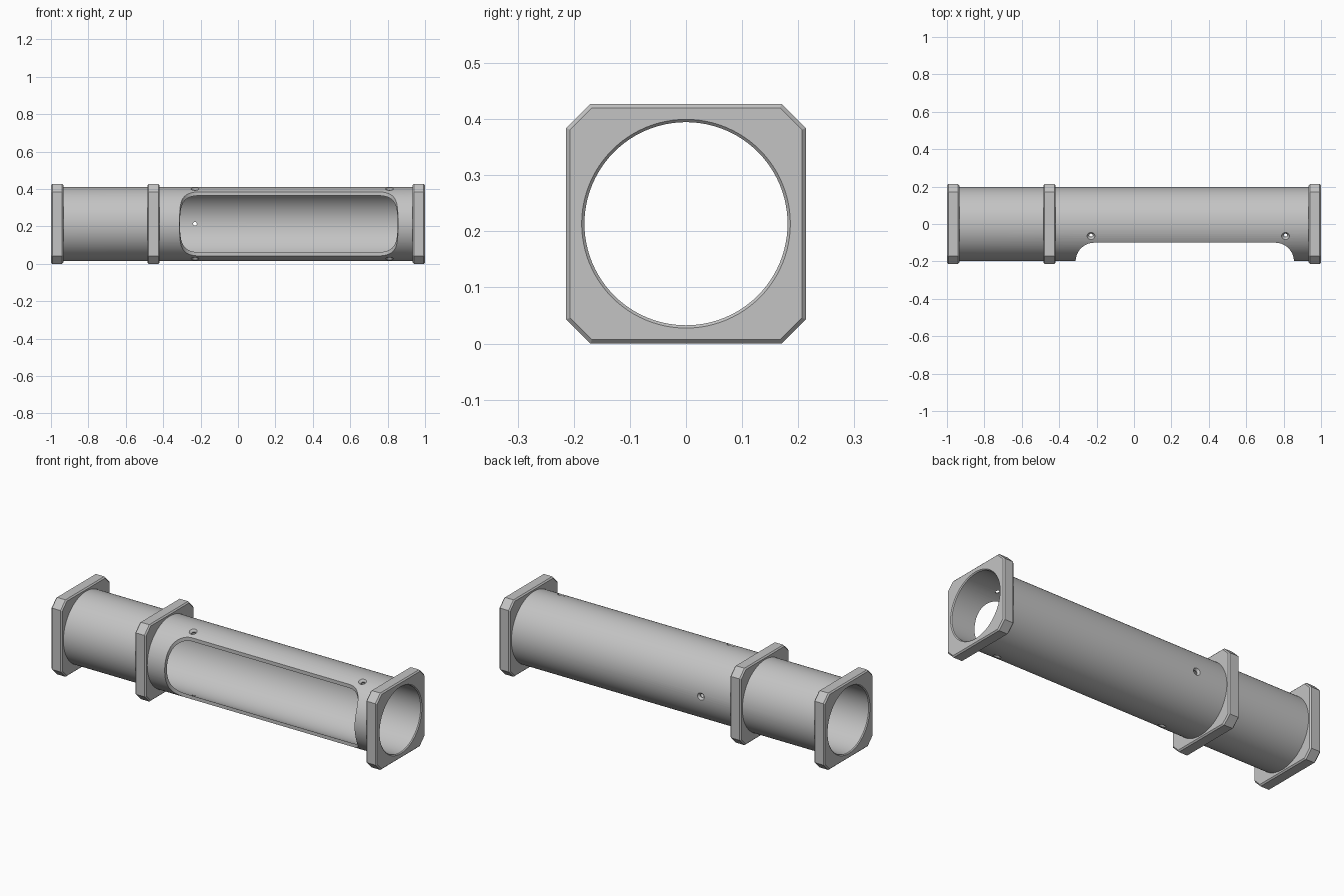
import bpy, bmesh, math
from mathutils import Matrix, Vector

cube = bpy.data.objects.get("Cube")
if cube:
    bpy.data.objects.remove(cube, do_unlink=True)

AXIS_Z = 0.2135      # height of the tube axis
HALF = 0.2135        # half size of the square flanges
OUTER, INNER, SEAT = 0.198, 0.181, 0.19
SEGMENTS = 96

grey = bpy.data.materials.new("light grey")
grey.use_nodes = True
grey.diffuse_color = (0.55, 0.55, 0.55, 1)
grey.node_tree.nodes["Principled BSDF"].inputs["Base Color"].default_value = (0.55, 0.55, 0.55, 1)


def finish(bm, name):
    """Turn a bmesh into an object."""
    bmesh.ops.remove_doubles(bm, verts=bm.verts, dist=1e-6)
    bmesh.ops.recalc_face_normals(bm, faces=bm.faces)
    mesh = bpy.data.meshes.new(name)
    bm.to_mesh(mesh)
    bm.free()
    mesh.materials.append(grey)
    obj = bpy.data.objects.new(name, mesh)
    bpy.context.collection.objects.link(obj)
    return obj


def lathe(name, profile, segments=SEGMENTS):
    """Revolve a closed (x, radius) profile around the tube axis."""
    bm = bmesh.new()
    rings = []
    for i in range(segments):
        a = math.tau * i / segments
        rings.append([bm.verts.new((x, r * math.cos(a), AXIS_Z + r * math.sin(a)))
                      for x, r in profile])
    n = len(profile)
    for i, ring in enumerate(rings):
        after = rings[(i + 1) % segments]
        for j in range(n):
            k = (j + 1) % n
            if profile[j][1] or profile[k][1]:
                bm.faces.new((ring[j], ring[k], after[k], after[j]))
    return finish(bm, name)


def prism(bm, outline, offset):
    """Extrude a flat outline by an offset."""
    face = bm.faces.new([bm.verts.new(p) for p in outline])
    result = bmesh.ops.extrude_face_region(bm, geom=[face])
    verts = [g for g in result["geom"] if isinstance(g, bmesh.types.BMVert)]
    bmesh.ops.translate(bm, verts=verts, vec=offset)


def cut(obj, cutter):
    """Subtract a cutter and discard it."""
    cutter.hide_render = True
    mod = obj.modifiers.new("cut", "BOOLEAN")
    mod.operation = "DIFFERENCE"
    mod.solver = "EXACT"
    mod.object = cutter
    bpy.context.view_layer.objects.active = obj
    bpy.ops.object.modifier_apply(modifier=mod.name)
    bpy.data.objects.remove(cutter, do_unlink=True)


def smooth(obj):
    bpy.ops.object.select_all(action="DESELECT")
    obj.select_set(True)
    bpy.context.view_layer.objects.active = obj
    bpy.ops.object.shade_smooth_by_angle(angle=math.radians(25))


# Main tube, ending inside the end flanges
tube = lathe("tube", [(-0.98, INNER), (0.98, INNER), (0.98, OUTER), (-0.98, OUTER)])

# Long window in the front, with rounded inner corners
x0, x1, depth, rad = -0.312, 0.855, -0.1, 0.1
arc = [math.pi / 2 * i / 16 for i in range(17)]
outline = [(x0, -0.3, 0)]
outline += [(x0 + rad - rad * math.cos(a), depth - rad + rad * math.sin(a), 0) for a in arc]
outline += [(x1 - rad + rad * math.sin(a), depth - rad + rad * math.cos(a), 0) for a in arc]
outline += [(x1, -0.3, 0)]
bm = bmesh.new()
prism(bm, outline, Vector((0, 0, 0.6)))
window = finish(bm, "window_cutter")
window.data.transform(Matrix.Translation((0, 0, -0.08)))
cut(tube, window)


# Countersunk screw holes drilled radially
def screw_cutter(x, angle):
    cutter = lathe("screw_cutter", [(0.15, 0), (0.15, 0.01), (0.187, 0.01),
                                    (0.207, 0.03), (0.207, 0)], 24)
    cutter.data.transform(Matrix.Translation((x, 0, AXIS_Z))
                          @ Matrix.Rotation(angle, 4, "X")
                          @ Matrix.Rotation(-math.pi / 2, 4, "Y")
                          @ Matrix.Translation((0, 0, -AXIS_Z)))
    return cutter


tilt = math.radians(19)
for x, angle in [(-0.23, tilt), (0.81, tilt), (-0.23, math.pi - tilt),
                 (0.81, math.pi - tilt), (-0.23, -math.pi / 2)]:
    cut(tube, screw_cutter(x, angle))
smooth(tube)


# Square flanges with clipped corners and chamfered rims
def flange(name, start, bore):
    c, width, s = 0.043, 0.066, HALF
    half = [(s, c - s), (s, s - c), (s - c, s), (c - s, s)]
    ring = half + [(-y, -z) for y, z in half]
    bm = bmesh.new()
    prism(bm, [(start, y, AXIS_Z + z) for y, z in ring], Vector((width, 0, 0)))
    rims = [e for e in bm.edges if abs(e.verts[0].co.x - e.verts[1].co.x) < 1e-5]
    bmesh.ops.bevel(bm, geom=rims, offset=0.007, segments=1, affect="EDGES")
    obj = finish(bm, name)
    cut(obj, lathe("bore_cutter", bore))
    smooth(obj)


# End bores step in to meet the tube and flare slightly at the mouth
end_bore = [(0.9, 0), (0.9, SEAT), (0.975, SEAT), (0.975, INNER),
            (0.995, INNER), (1.005, INNER + 0.01), (1.005, 0)]
flange("left_end_flange", 0.934, end_bore)
flange("right_end_flange", -1.0, [(-x, r) for x, r in end_bore])
flange("middle_flange", -0.485, [(-0.6, 0), (-0.6, SEAT), (-0.3, SEAT), (-0.3, 0)])
